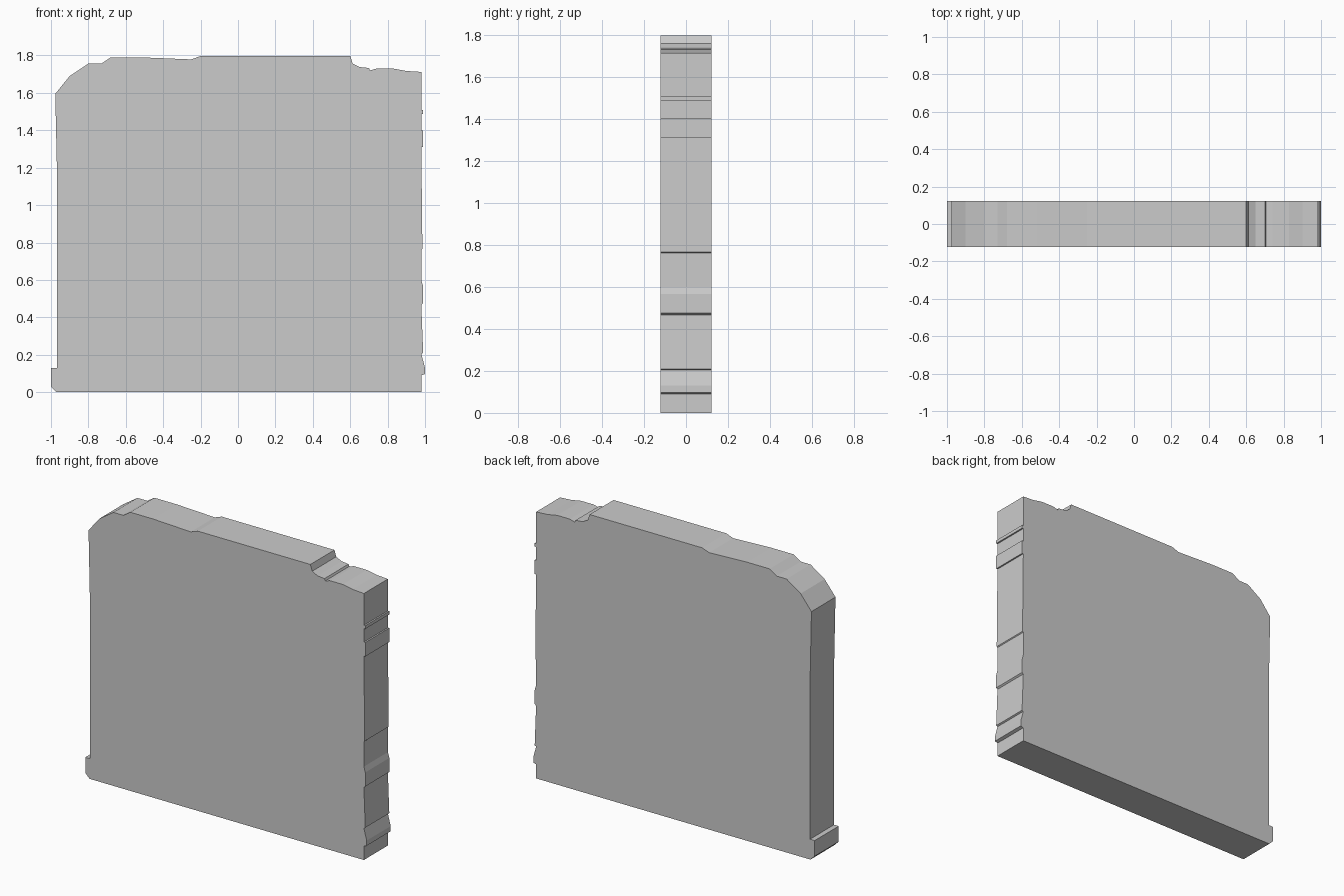
import bpy
import bmesh

HALF_DEPTH = 0.122

# Worn slab outline (x, z), clockwise from the bottom left
left_side = [(-0.97, 0), (-1.0, 0.03), (-1.0, 0.13), (-0.967, 0.13),
             (-0.967, 1.14), (-0.977, 1.595)]
top_edge = [(-0.90, 1.69), (-0.80, 1.757), (-0.73, 1.757), (-0.68, 1.79),
            (-0.52, 1.79), (-0.25, 1.779), (-0.20, 1.797), (0.60, 1.797),
            (0.613, 1.757), (0.65, 1.738), (0.70, 1.733), (0.706, 1.72),
            (0.74, 1.73), (0.83, 1.73), (0.90, 1.717), (0.98, 1.712)]
right_side = [(0.98, 1.508), (0.99, 1.508), (0.99, 1.487), (0.98, 1.487),
              (0.98, 1.40), (0.99, 1.40), (0.99, 1.31), (0.98, 1.31),
              (0.986, 0.765), (0.98, 0.76), (0.98, 0.60), (0.99, 0.565),
              (0.99, 0.475), (0.98, 0.467), (0.99, 0.21), (0.98, 0.205),
              (1.0, 0.13), (1.0, 0.097), (0.98, 0.09), (0.98, 0)]

# Extrude the outline through the depth
bm = bmesh.new()
outline = left_side + top_edge + right_side
face = bm.faces.new([bm.verts.new((x, -HALF_DEPTH, z)) for x, z in outline])
ext = bmesh.ops.extrude_face_region(bm, geom=[face], use_keep_orig=True)
moved = [g for g in ext["geom"] if isinstance(g, bmesh.types.BMVert)]
bmesh.ops.translate(bm, verts=moved, vec=(0, 2 * HALF_DEPTH, 0))
bmesh.ops.recalc_face_normals(bm, faces=bm.faces)

mesh = bpy.data.meshes.new("wall_slab")
bm.to_mesh(mesh)
bm.free()
bpy.context.collection.objects.link(bpy.data.objects.new("wall_slab", mesh))
